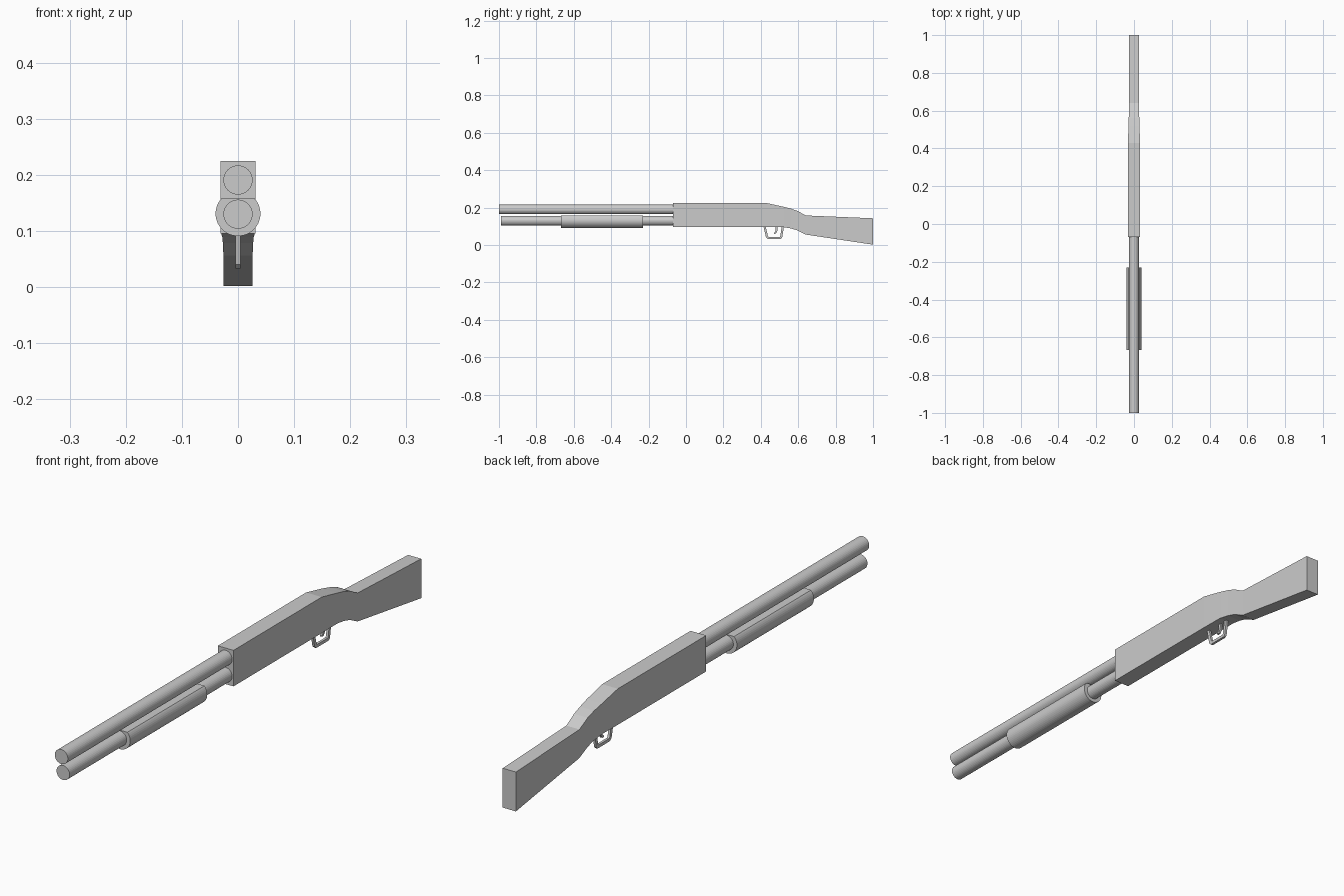
import bpy, math

if "Cube" in bpy.data.objects:
    bpy.data.objects.remove(bpy.data.objects["Cube"])


def mesh_object(name, verts, faces):
    me = bpy.data.meshes.new(name)
    me.from_pydata(verts, [], faces)
    me.update()
    ob = bpy.data.objects.new(name, me)
    bpy.context.collection.objects.link(ob)
    return ob


def loft(name, rings):
    """Closed skin through rings with equal point counts, capped at both ends."""
    n = len(rings[0])
    verts = [p for r in rings for p in r]
    faces = [list(range(n))[::-1], [len(verts) - n + i for i in range(n)]]
    for k in range(len(rings) - 1):
        for i in range(n):
            j = (i + 1) % n
            faces.append([k * n + i, k * n + j, (k + 1) * n + j, (k + 1) * n + i])
    # rings run clockwise seen from the front, so turn the faces outward
    return mesh_object(name, verts, [f[::-1] for f in faces])


def rod(name, y0, y1, z, r, top=None, n=32):
    """Round bar along y; its upper side may be cut flat at height top."""
    def ring(y):
        a0 = math.pi / 2 if top is None else math.asin((top - z) / r)
        span = 2 * math.pi if top is None else math.pi + 2 * a0
        count = n if top is None else n - 1
        return [(r * math.cos(a0 - span * i / count), y,
                 z + r * math.sin(a0 - span * i / count)) for i in range(n)]
    return loft(name, [ring(y0), ring(y1)])


def strip(name, outer, inner, hw):
    """Flat band in the yz plane between two polylines, 2*hw thick."""
    rings = [[(-hw, *o), (hw, *o), (hw, *i), (-hw, *i)] for o, i in zip(outer, inner)]
    return loft(name, rings)


# Barrel, magazine tube and flat-topped sliding grip
rod("barrel", -1.0, -0.06, 0.191, 0.026)
rod("magazine_tube", -0.99, -0.06, 0.13, 0.026)
rod("pump_grip", -0.667, -0.231, 0.131, 0.04, top=0.159)

# Receiver and stock: y, bottom, top, half width
sections = [(-0.07, 0.096, 0.225, 0.031), (0.43, 0.096, 0.225, 0.031),
            (0.52, 0.096, 0.205, 0.030), (0.56, 0.089, 0.195, 0.028),
            (0.595, 0.079, 0.183, 0.027), (0.64, 0.056, 0.158, 0.026),
            (1.0, 0.002, 0.143, 0.026)]
loft("receiver_and_stock",
     [[(-w, y, t), (w, y, t), (w, y, b), (-w, y, b)] for y, b, t, w in sections])

# Trigger guard loop and hooked trigger
strip("trigger_guard",
      [(0.414, 0.10), (0.428, 0.040), (0.436, 0.033), (0.508, 0.033), (0.514, 0.040), (0.524, 0.10)],
      [(0.426, 0.10), (0.438, 0.048), (0.442, 0.044), (0.501, 0.044), (0.504, 0.048), (0.512, 0.10)],
      0.0045)
strip("trigger",
      [(0.490, 0.10), (0.488, 0.075), (0.480, 0.061), (0.470, 0.060)],
      [(0.480, 0.10), (0.479, 0.078), (0.476, 0.069), (0.470, 0.066)],
      0.004)

# Consistent outward normals
import bmesh
for ob in bpy.context.collection.objects:
    bm = bmesh.new()
    bm.from_mesh(ob.data)
    bmesh.ops.recalc_face_normals(bm, faces=bm.faces)
    bm.to_mesh(ob.data)
    bm.free()
